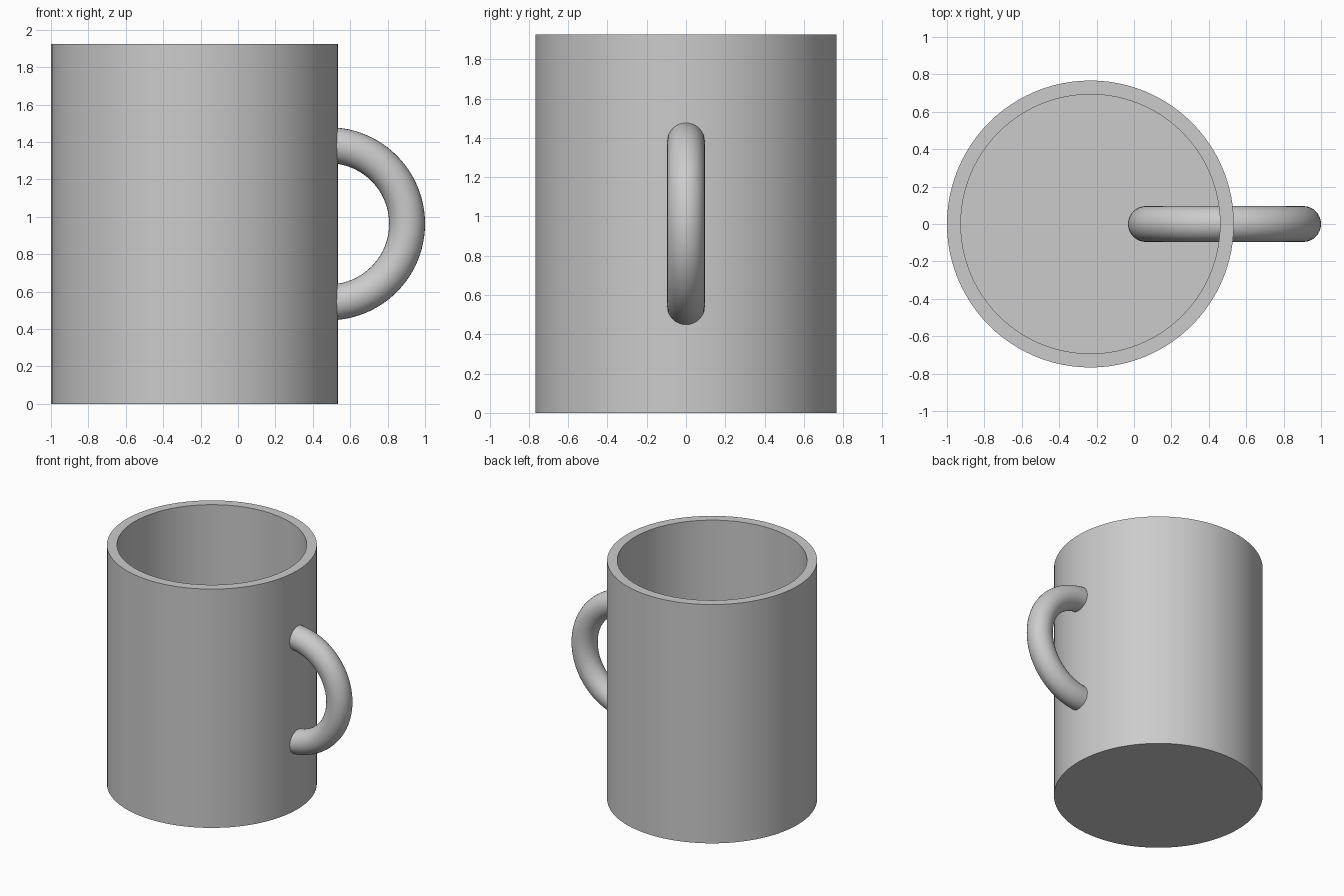
import bpy
import bmesh
import math

cube = bpy.data.objects.get("Cube")
if cube:
    bpy.data.objects.remove(cube, do_unlink=True)

# Material
grey = bpy.data.materials.new("light_grey")
grey.use_nodes = True
colour = (0.6, 0.6, 0.6, 1)
grey.diffuse_color = colour
grey.node_tree.nodes["Principled BSDF"].inputs["Base Color"].default_value = colour

HEIGHT = 1.925
OUTER = 0.767
WALL = 0.074
CENTRE_X = OUTER - 1


def finish(obj, name):
    obj.name = name
    obj.data.name = name
    obj.data.materials.append(grey)
    bpy.ops.object.select_all(action="DESELECT")
    obj.select_set(True)
    bpy.context.view_layer.objects.active = obj
    bpy.ops.object.shade_smooth_by_angle(angle=math.radians(30))


# Mug body: wall and floor profile turned around the vertical axis
inner = OUTER - WALL
profile = [(0, 0), (OUTER, 0), (OUTER, HEIGHT), (inner, HEIGHT), (inner, WALL), (0, WALL)]
bm = bmesh.new()
verts = [bm.verts.new((r, 0, z)) for r, z in profile]
edges = [bm.edges.new(pair) for pair in zip(verts, verts[1:])]
bmesh.ops.spin(bm, geom=verts + edges, cent=(0, 0, 0), axis=(0, 0, 1),
               angle=math.tau, steps=96, use_duplicate=False)
bmesh.ops.remove_doubles(bm, verts=bm.verts, dist=0.0001)
bmesh.ops.recalc_face_normals(bm, faces=bm.faces)
mesh = bpy.data.meshes.new("mug_body")
bm.to_mesh(mesh)
bm.free()
body = bpy.data.objects.new("mug_body", mesh)
body.location.x = CENTRE_X
bpy.context.collection.objects.link(body)
finish(body, "mug_body")

# Handle: a full upright ring that passes through the wall
bpy.ops.mesh.primitive_torus_add(
    major_radius=0.42, minor_radius=0.096, major_segments=96, minor_segments=32,
    location=(0.484, 0, HEIGHT / 2), rotation=(math.pi / 2, 0, 0))
finish(bpy.context.object, "handle_ring")
